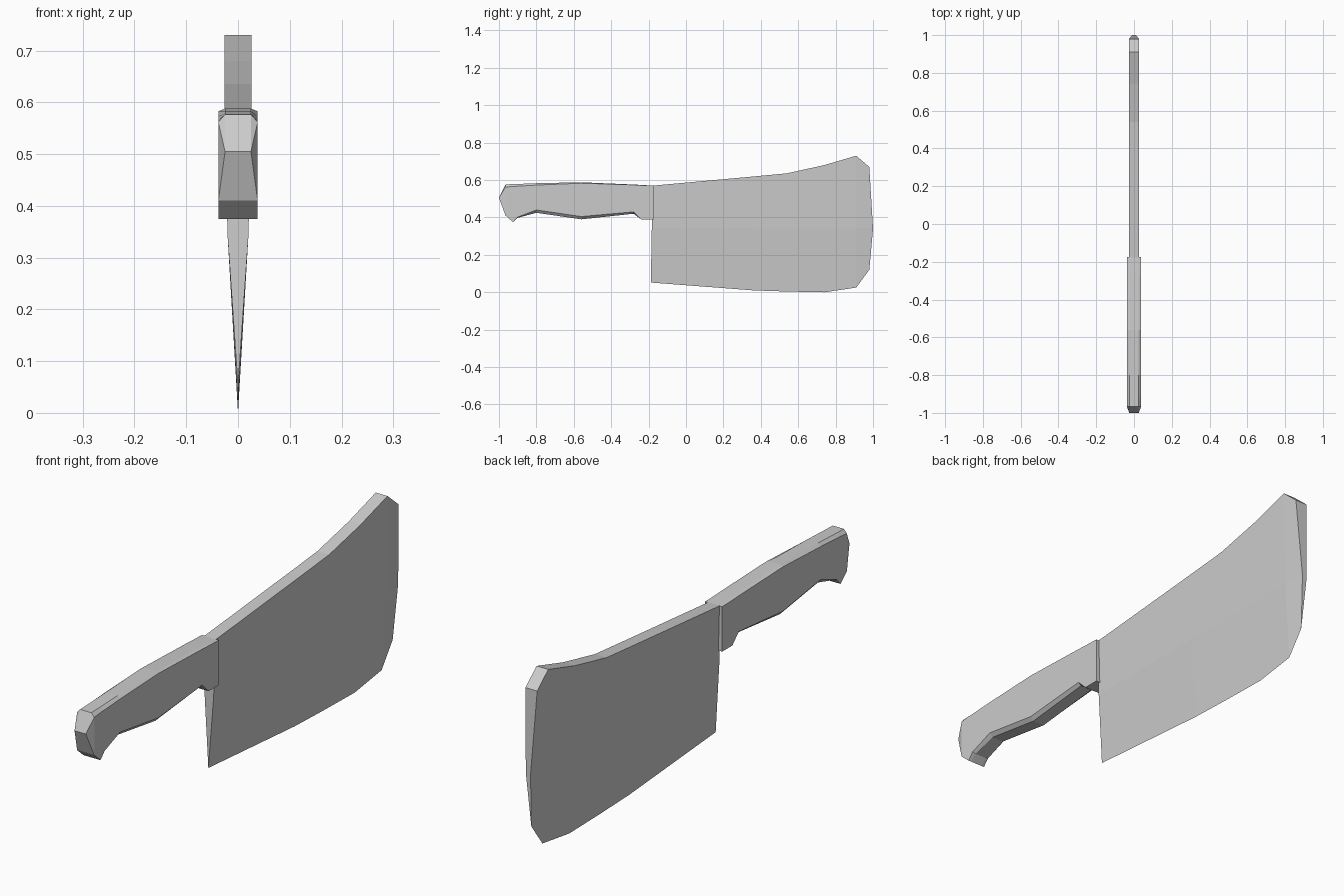
import bpy, bmesh

cube = bpy.data.objects.get("Cube")
if cube:
    bpy.data.objects.remove(cube, do_unlink=True)

GREY = (0.6, 0.6, 0.6, 1)
steel = bpy.data.materials.new("plain grey")
steel.use_nodes = True
steel.diffuse_color = GREY
steel.node_tree.nodes["Principled BSDF"].inputs["Base Color"].default_value = GREY


def loft(name, half_sections):
    """Mirror each half section across x, then skin and cap the rings."""
    bm = bmesh.new()
    rings = []
    for half in half_sections:
        pts = half + [(-x, y, z) for x, y, z in reversed(half)]
        rings.append([bm.verts.new(p) for p in pts])
    n = len(rings[0])
    for a, b in zip(rings, rings[1:]):
        for i in range(n):
            j = (i + 1) % n
            bm.faces.new((a[i], a[j], b[j], b[i]))
    bm.faces.new(rings[0])
    bm.faces.new(rings[-1])
    bmesh.ops.remove_doubles(bm, verts=bm.verts, dist=0.0005)
    bmesh.ops.dissolve_degenerate(bm, edges=bm.edges, dist=0.0005)
    bmesh.ops.recalc_face_normals(bm, faces=bm.faces)
    mesh = bpy.data.meshes.new(name)
    bm.to_mesh(mesh)
    bm.free()
    mesh.materials.append(steel)
    obj = bpy.data.objects.new(name, mesh)
    bpy.context.collection.objects.link(obj)
    return obj


# Blade: flat spine, slight taper to the middle, then ground to a sharp edge
SPINE, MIDDLE, MID_Z = 0.026, 0.02, 0.34
# spine y, spine z, middle y, edge y, edge z, middle half width
blade_stations = [
    (-0.178, 0.57, -0.183, -0.188, 0.052, MIDDLE),
    (0.36, 0.619, 0.36, 0.36, 0.01, MIDDLE),
    (0.54, 0.636, 0.54, 0.54, 0.004, MIDDLE),
    (0.74, 0.68, 0.74, 0.74, 0.0, MIDDLE),
    (0.91, 0.73, 0.91, 0.91, 0.025, MIDDLE),
    (0.98, 0.67, 1.0, 0.98, 0.12, 0.0105),
]
loft("blade", [[(SPINE, ty, tz), (w, my, MID_Z), (0, ey, ez)]
               for ty, tz, my, ey, ez, w in blade_stations])

# Handle: chamfered grip with finger hollows and a hooked butt
INNER, OUTER = 0.025, 0.038
# y, inner top, outer top, outer bottom, inner bottom
handle_stations = [
    (-0.175, 0.57, 0.57, 0.39, 0.39),
    (-0.24, 0.574, 0.572, 0.39, 0.39),
    (-0.28, 0.576, 0.574, 0.43, 0.42),
    (-0.56, 0.588, 0.583, 0.405, 0.39),
    (-0.8, 0.583, 0.573, 0.44, 0.425),
    (-0.9, 0.579, 0.567, 0.402, 0.398),
    (-0.925, 0.578, 0.566, 0.375, 0.375),
    (-0.965, 0.577, 0.562, 0.41, 0.41),
]
grip = [[(INNER, y, it), (OUTER, y, ot), (OUTER, y, ob), (INNER, y, ib)]
        for y, it, ot, ob, ib in handle_stations]
grip.append([(INNER, -1.0, 0.505)] * 4)  # butt ridge
loft("handle", grip)
